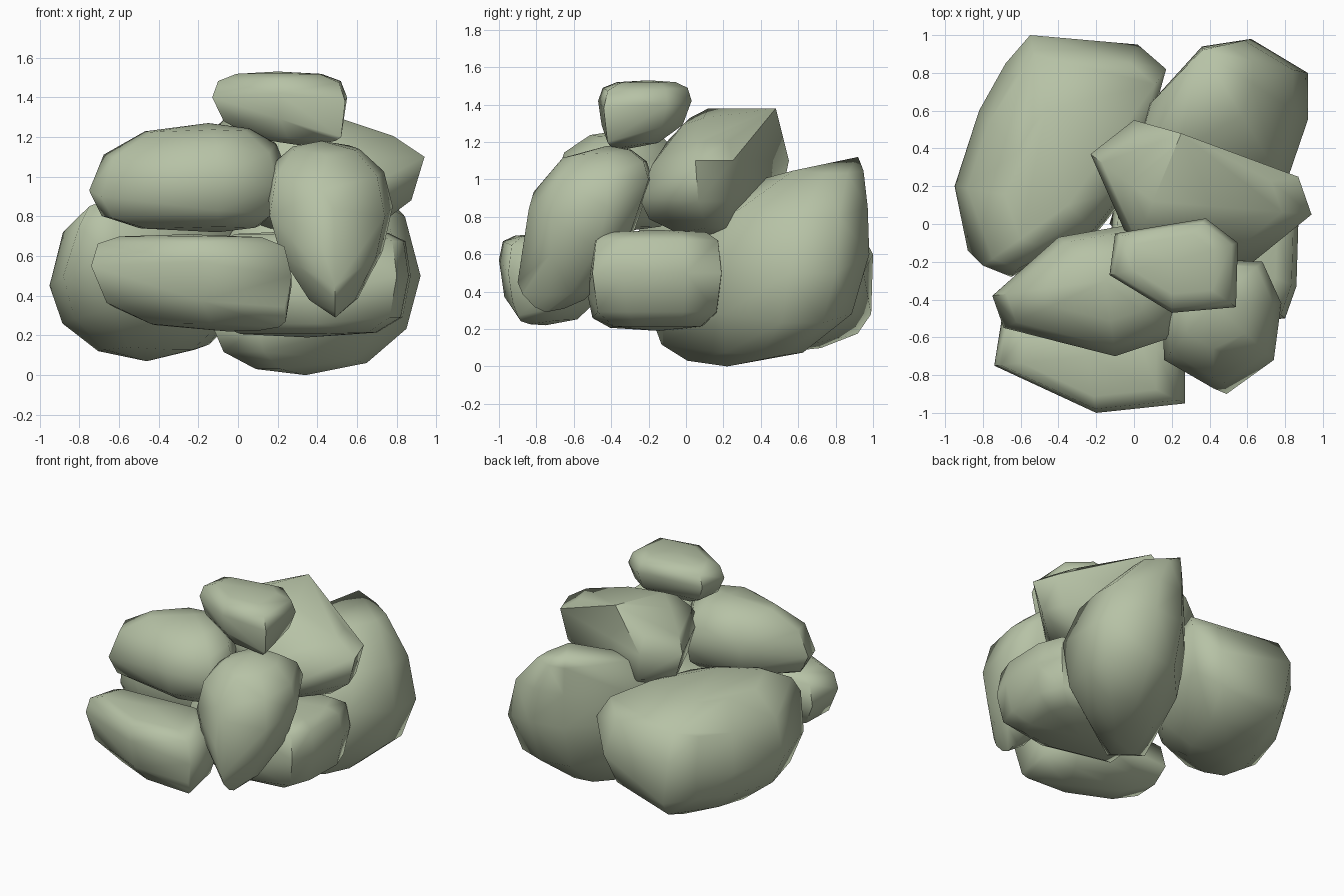
import bpy
import bmesh
from math import sin, cos, radians
from mathutils import Vector

# Remove the default cube
default_cube = bpy.data.objects.get("Cube")
if default_cube:
    bpy.data.objects.remove(default_cube, do_unlink=True)

# One mossy stone colour
STONE_COLOUR = (0.47, 0.54, 0.38, 1)
stone = bpy.data.materials.new("sage_stone")
stone.use_nodes = True
stone.diffuse_color = STONE_COLOUR
shader = stone.node_tree.nodes["Principled BSDF"]
shader.inputs["Base Color"].default_value = STONE_COLOUR
shader.inputs["Roughness"].default_value = 0.9


def arc_points(rim, pole, fullness):
    """Chisel a curve from a rim corner to a pole; high fullness is boxy."""
    rim, pole = Vector(rim), Vector(pole)
    for angle in (radians(30), radians(60)):
        reach = cos(angle) ** (2 / fullness)
        rise = sin(angle) ** (2 / fullness)
        point = pole.lerp(rim, reach)
        point.z = rim.z + (pole.z - rim.z) * rise
        yield point


def boulder(name, girdle, top, bottom, top_fullness, bottom_fullness):
    """Build a convex stone from its widest outline and its two poles."""
    corners = [Vector(corner) for corner in girdle]
    corners += [Vector(top), Vector(bottom)]
    for rim in girdle:
        corners.extend(arc_points(rim, top, top_fullness))
        corners.extend(arc_points(rim, bottom, bottom_fullness))

    # Wrap the corners in a hull and drop the ones left inside
    bm = bmesh.new()
    for corner in corners:
        bm.verts.new(corner)
    bmesh.ops.convex_hull(bm, input=bm.verts)
    loose = [vert for vert in bm.verts if not vert.link_faces]
    bmesh.ops.delete(bm, geom=loose, context="VERTS")
    bmesh.ops.recalc_face_normals(bm, faces=bm.faces)

    mesh = bpy.data.meshes.new(name)
    bm.to_mesh(mesh)
    bm.free()
    mesh.materials.append(stone)
    rock = bpy.data.objects.new(name, mesh)
    bpy.context.collection.objects.link(rock)

    # Soft shading across the broad faces, crisp only at hard breaks
    bpy.ops.object.select_all(action="DESELECT")
    rock.select_set(True)
    bpy.context.view_layer.objects.active = rock
    bpy.ops.object.shade_smooth_by_angle(angle=radians(60))


# Small stone crowning the pile
boulder(
    "top_stone",
    girdle=[
        (-.13, -.27, 1.4),
        (-.1, -.05, 1.4),
        (.38, .03, 1.42),
        (.55, -.1, 1.4),
        (.54, -.44, 1.38),
        (.52, -.42, 1.2),
        (.2, -.47, 1.42),
    ],
    top=(.2, -.2, 1.53),
    bottom=(.3, -.33, 1.16),
    top_fullness=3,
    bottom_fullness=2,
)

# Upper tier: long stone in front, wedge behind it
boulder(
    "upper_front_stone",
    girdle=[
        (-.75, -.38, .93),
        (-.69, -.55, .9),
        (-.1, -.7, 1),
        (.2, -.6, .95),
        (.24, -.4, 1.05),
        (0, 0, 1),
        (-.4, -.07, 1),
    ],
    top=(-.15, -.3, 1.27),
    bottom=(-.1, -.35, .72),
    top_fullness=2.2,
    bottom_fullness=2.8,
)
boulder(
    "upper_back_stone",
    girdle=[
        (-.23, .37, 1.1),
        (0, .55, 1.1),
        (.25, .48, 1.38),
        (.87, .25, 1.1),
        (.94, .05, 1.1),
        (.57, -.25, .9),
        (0, -.15, 1.1),
    ],
    top=(.1, .12, 1.38),
    bottom=(.4, .18, .69),
    top_fullness=1.4,
    bottom_fullness=2.2,
)

# Tapered stone leaning on the front
boulder(
    "leaning_front_stone",
    girdle=[
        (.15, -.5, .95),
        (.16, -.72, .8),
        (.42, -.87, .65),
        (.49, -.9, .45),
        (.74, -.72, .8),
        (.78, -.42, .85),
        (.68, -.2, 1),
        (.3, -.18, 1),
        (.5, -.5, .4),
    ],
    top=(.42, -.42, 1.18),
    bottom=(.49, -.75, .29),
    top_fullness=2.2,
    bottom_fullness=1.5,
)

# Lower tier: two boxy stones at the front
boulder(
    "lower_front_stone",
    girdle=[
        (-.74, -.75, .55),
        (-.7, -.5, .5),
        (-.2, -1, .57),
        (.27, -.95, .5),
        (.24, -.9, .27),
        (.27, -.65, .45),
        (.1, -.45, .5),
    ],
    top=(-.25, -.7, .71),
    bottom=(-.05, -.75, .22),
    top_fullness=4,
    bottom_fullness=2.4,
)
boulder(
    "lower_middle_stone",
    girdle=[
        (.87, 0, .5),
        (.86, -.33, .5),
        (.8, -.5, .5),
        (.4, -.53, .4),
        (-.15, -.4, .4),
        (-.1, .2, .4),
        (.8, .19, .5),
    ],
    top=(.4, -.15, .73),
    bottom=(.35, -.15, .19),
    top_fullness=5,
    bottom_fullness=3.5,
)

# Two big boulders at the back carrying the pile
boulder(
    "back_left_boulder",
    girdle=[
        (.36, .94, .6),
        (.62, .98, .6),
        (.92, .8, .5),
        (.92, .55, .5),
        (.8, .2, .6),
        (.1, -.18, .25),
        (-.13, 0, .25),
        (.05, .6, .6),
    ],
    top=(.36, .92, 1.12),
    bottom=(.34, .22, 0),
    top_fullness=1.9,
    bottom_fullness=2.2,
)
boulder(
    "back_right_boulder",
    girdle=[
        (-.55, 1, .6),
        (-.5, .99, .28),
        (.02, .95, .5),
        (.17, .82, .7),
        (0, .2, .5),
        (-.2, -.05, .5),
        (-.65, -.28, .6),
        (-.8, -.22, .75),
        (-.88, -.14, .5),
        (-.95, .2, .45),
        (-.82, .6, .45),
        (-.68, .85, .5),
    ],
    top=(-.35, .1, .93),
    bottom=(-.46, .45, .07),
    top_fullness=2.4,
    bottom_fullness=2,
)
